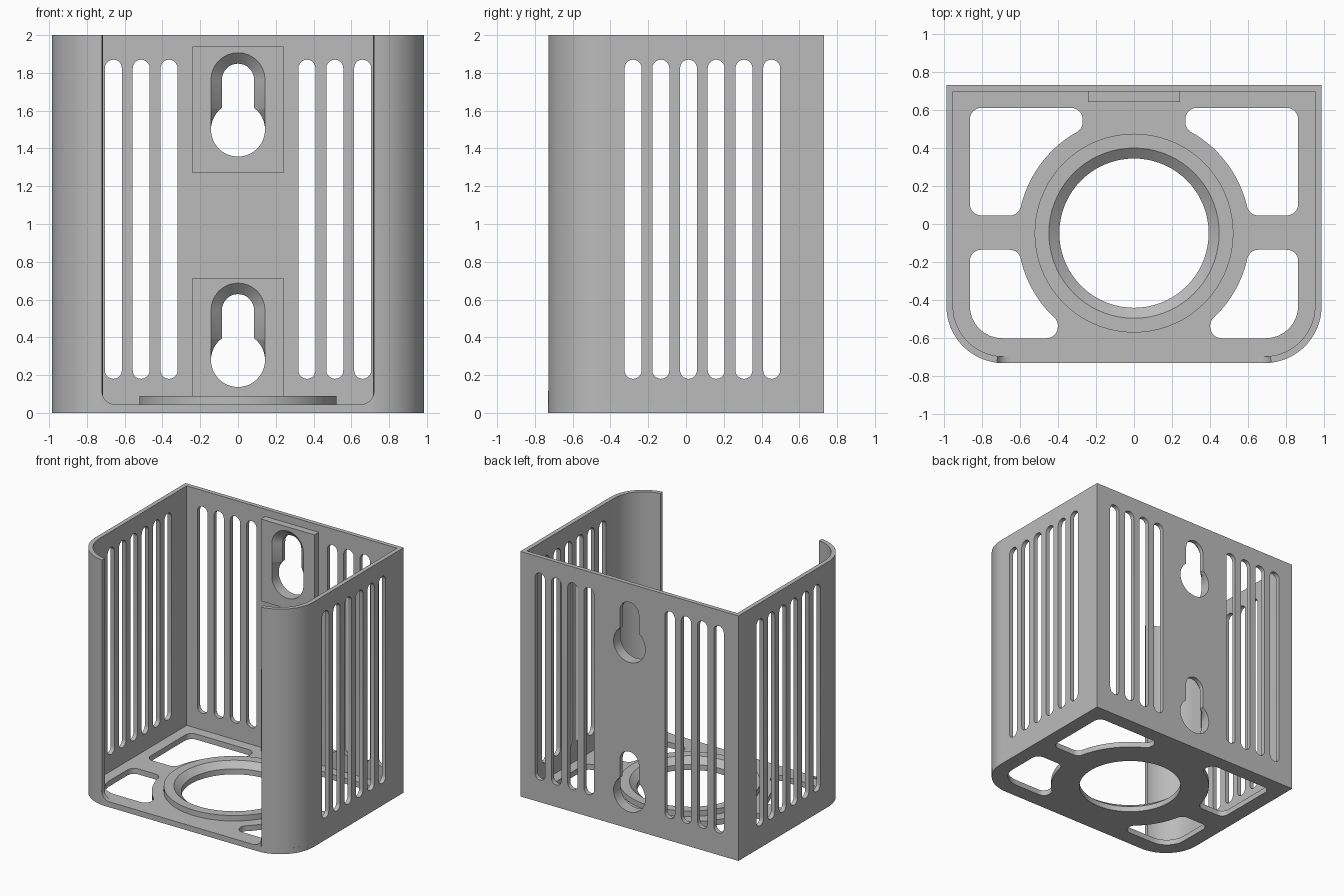
import bpy, bmesh, math
from mathutils import Vector

if "Cube" in bpy.data.objects:
    bpy.data.objects.remove(bpy.data.objects["Cube"])

W, D, H = 0.985, 0.73, 2.0      # half width, half depth, height
T, FLOOR = 0.035, 0.045         # wall and floor thickness
R = 0.30                        # front corner radius
CY = -0.048                     # centre of the round floor opening

grey = bpy.data.materials.new("light grey")
grey.diffuse_color = (0.5, 0.5, 0.5, 1)
grey.use_nodes = True
grey.node_tree.nodes["Principled BSDF"].inputs["Base Color"].default_value = grey.diffuse_color


def plate(name, loops, depth0, depth1, place, end_loops=None):
    """Plate with holes: first loop is the rim, the rest are holes.
    end_loops may change the outlines at depth1 to give tapered holes."""
    bm = bmesh.new()
    rings = []
    for outlines, d in ((loops, depth0), (end_loops or loops, depth1)):
        level, edges = [], []
        for pts in outlines:
            vs = [bm.verts.new((p[0], p[1], d)) for p in pts]
            edges += [bm.edges.new((vs[i - 1], vs[i])) for i in range(len(vs))]
            level.append(vs)
        bmesh.ops.triangle_fill(bm, edges=edges, use_beauty=True, normal=(0, 0, 1))
        rings.append(level)
    for a, b in zip(*rings):
        for i in range(len(a)):
            bm.faces.new((a[i - 1], a[i], b[i], b[i - 1]))
    for v in bm.verts:
        v.co = place(*v.co)
    bmesh.ops.recalc_face_normals(bm, faces=bm.faces)
    mesh = bpy.data.meshes.new(name)
    bm.to_mesh(mesh)
    bm.free()
    mesh.materials.append(grey)
    ob = bpy.data.objects.new(name, mesh)
    bpy.context.collection.objects.link(ob)
    bpy.ops.object.select_all(action='DESELECT')
    ob.select_set(True)
    bpy.context.view_layer.objects.active = ob
    bpy.ops.object.shade_smooth_by_angle(angle=math.radians(30))
    return ob


def rounded(corners, seg=8):
    """Outline from (x, y, radius) corners."""
    out, n = [], len(corners)
    for i, (x, y, r) in enumerate(corners):
        p = Vector((x, y))
        if r == 0:
            out.append(p)
            continue
        a = (Vector(corners[i - 1][:2]) - p).normalized()
        b = (Vector(corners[(i + 1) % n][:2]) - p).normalized()
        half = a.angle(b) / 2
        c = p + (a + b).normalized() * r / math.sin(half)
        v0, v1 = p + a * r / math.tan(half) - c, p + b * r / math.tan(half) - c
        s = math.pi - 2 * half
        for k in range(seg + 1):
            t = k / seg
            out.append(c + (v0 * math.sin((1 - t) * s) + v1 * math.sin(t * s)) / math.sin(s))
    return out


def rect(x0, y0, x1, y1):
    return [(x0, y0), (x1, y0), (x1, y1), (x0, y1)]


def circle(r, n=72):
    return [(r * math.cos(math.tau * i / n), CY + r * math.sin(math.tau * i / n)) for i in range(n)]


def slot(x, z0=0.18, z1=1.87, r=0.045, n=10):
    top = [(x + r * math.cos(math.pi * i / n), z1 - r + r * math.sin(math.pi * i / n)) for i in range(n + 1)]
    return top + [(2 * x - u, z0 + z1 - v) for u, v in top]


HEAD, NECK, RISE = 0.143, 0.085, 0.264


def keyhole(z, w, n=24):
    """Round head at z with a neck of half width w above it."""
    low = [(HEAD * math.cos(t), z + HEAD * math.sin(t))
           for t in (-math.pi + math.pi * i / n for i in range(n + 1))]
    ang = math.acos(NECK / HEAD)
    side = [(max(w, HEAD * math.cos(ang * i / 6)), z + HEAD * math.sin(ang * i / 6)) for i in range(1, 7)]
    cap = [(w * math.cos(math.pi * i / 16), z + RISE + w * math.sin(math.pi * i / 16)) for i in range(17)]
    return low + side + cap + [(-u, v) for u, v in reversed(side)]


def floor_hole(corners, x_in, y_in, y_out):
    """Corner window whose inner side follows a circle round the opening."""
    r = 0.61
    def angle_at(x, y):
        return math.atan2(y - CY, x)
    sign = 1 if y_out > CY else -1
    start = angle_at(x_in, CY + sign * math.sqrt(r * r - x_in ** 2))
    end = angle_at(math.sqrt(r * r - (y_in - CY) ** 2), y_in)
    arc, n = [], 16
    step = math.copysign(0.1, end - start)
    angles = [start] + [start + step + (end - start - 2 * step) * i / n for i in range(n + 1)] + [end]
    for i, a in enumerate(angles):
        fillet = 0.06 if i in (0, len(angles) - 1) else 0
        arc.append((r * math.cos(a), CY + r * math.sin(a), fillet))
    return rounded(corners + arc)


# Placement of flat outlines in space
def flat(u, v, d):
    return (u, v, d)


def upright(u, v, d):
    return (u, d, v)


# Floor with four corner windows and a round opening
back_win = floor_hole([(0.862, 0.045, 0.06), (0.862, 0.61, 0.06), (0.27, 0.61, 0.06)], 0.27, 0.045, 0.61)
front_win = floor_hole([(0.862, -0.135, 0.06), (0.862, -0.60, 0.17), (0.40, -0.60, 0.06)], 0.40, -0.135, -0.60)
windows = [[(s * p[0], p[1]) for p in w] for w in (back_win, front_win) for s in (1, -1)]
rim = rounded([(-W, D, 0), (-W, -D, R), (W, -D, R), (W, D, 0)], 20)
plate("floor", [rim, circle(0.392)] + windows, 0, FLOOR, flat)

# Raised ring with a sloped inner edge
plate("floor_ring", [circle(0.522), circle(0.392)], FLOOR, 0.09, flat,
      [circle(0.522), circle(0.447)])

# Back wall with vents and two keyholes
KEYS = (0.28, 1.50)
back_slots = [slot(s * (0.365 + 0.1475 * i)) for i in range(4) for s in (1, -1)]
plate("back_wall", [rect(-W, FLOOR, W, H)] + back_slots + [keyhole(z, NECK) for z in KEYS],
      D - T, D, upright)

# Thick pads with countersunk keyholes
for label, z, z0, z1 in (("lower", KEYS[0], FLOOR, 0.715), ("upper", KEYS[1], 1.27, 1.94)):
    pad = rect(-0.242, z0, 0.242, z1)
    plate(label + "_keyhole_pad", [pad, keyhole(z, HEAD)], 0.64, D - T, upright,
          [pad, keyhole(z, NECK)])

# Side walls, curved front corners and small fillets at the front opening
side_slots = [slot(-0.28 + 0.1467 * i) for i in range(6)]
stop = math.acos((0.72 - (W - R)) / R)
for label, s in (("right", 1), ("left", -1)):
    plate(label + "_wall", [rect(R - D, FLOOR, D - T, H)] + side_slots, W - T, W,
          lambda u, v, d: (s * d, u, v))

    n = 20
    arcs = [[(s * (W - R + r * math.cos(stop * i / n)), R - D - r * math.sin(stop * i / n))
             for i in range(n + 1)] for r in (R, R - T)]
    plate(label + "_front_corner", [arcs[0] + arcs[1][::-1]], FLOOR, H, flat)

    f = 0.07
    fillet = [(s * 0.72, FLOOR)] + [
        (s * (0.65 + f * math.sin(math.pi / 2 * i / 8)), FLOOR + f - f * math.cos(math.pi / 2 * i / 8))
        for i in range(9)]
    plate(label + "_opening_fillet", [fillet], -D, T - D, upright)
